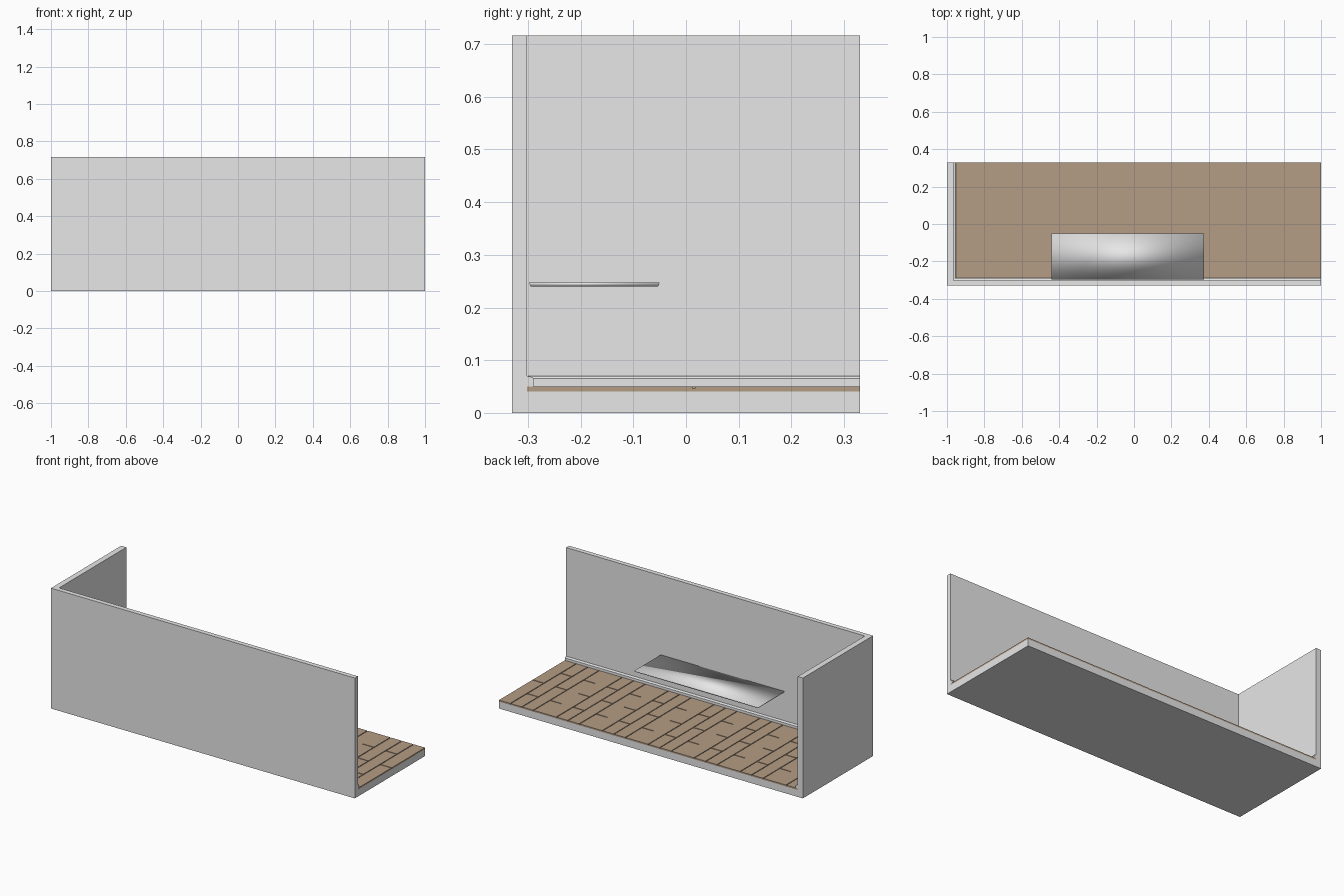
import bpy, bmesh

if "Cube" in bpy.data.objects:
    bpy.data.objects.remove(bpy.data.objects["Cube"])

X0, X1 = -1.0, 1.0
Y0, Y1 = -0.33, 0.33
WX, WY = -0.966, -0.302      # inner faces of the side and front walls
TOP = 0.716
FLOOR = 0.05


def material(name, rgb):
    m = bpy.data.materials.new(name)
    m.diffuse_color = (*rgb, 1.0)
    m.use_nodes = True
    m.node_tree.nodes["Principled BSDF"].inputs["Base Color"].default_value = m.diffuse_color
    return m


GREY = material("light_grey", (0.8, 0.8, 0.8))
WOOD = material("brown_wood", (0.456, 0.337, 0.235))


def finish(name, bm, mat):
    bmesh.ops.recalc_face_normals(bm, faces=bm.faces)
    me = bpy.data.meshes.new(name)
    bm.to_mesh(me)
    bm.free()
    me.materials.append(mat)
    ob = bpy.data.objects.new(name, me)
    bpy.context.collection.objects.link(ob)
    return ob


def add_box(bm, xa, xb, ya, yb, za, zb, top=0.0, bottom=0.0):
    """Box whose top or bottom outline can be pulled inwards."""
    rings = []
    for z, i in ((za, bottom), (zb, top)):
        rings.append([bm.verts.new(p) for p in (
            (xa + i, ya + i, z), (xb - i, ya + i, z),
            (xb - i, yb - i, z), (xa + i, yb - i, z))])
    bm.faces.new(rings[0][::-1])
    bm.faces.new(rings[1])
    for k in range(4):
        n = (k + 1) % 4
        bm.faces.new((rings[0][k], rings[0][n], rings[1][n], rings[1][k]))


# L-shaped walls
bm = bmesh.new()
outline = [(X0, Y0), (X1, Y0), (X1, WY), (WX, WY), (WX, Y1), (X0, Y1)]
low = [bm.verts.new((x, y, 0)) for x, y in outline]
high = [bm.verts.new((x, y, TOP)) for x, y in outline]
bm.faces.new(low[::-1])
bm.faces.new(high)
for k in range(6):
    n = (k + 1) % 6
    bm.faces.new((low[k], low[n], high[n], high[k]))
finish("walls", bm, GREY)

# Floor slab
bm = bmesh.new()
add_box(bm, WX, X1, WY, Y1, 0, 0.041)
finish("floor_slab", bm, GREY)

# Wood layer under the planks
bm = bmesh.new()
add_box(bm, WX, X1, WY, Y1, 0.041, 0.0465)
finish("wood_underlay", bm, WOOD)

# Staggered planks running front to back, tight at every fourth seam
bm = bmesh.new()
COLS, LENGTH, GAP = 26, 0.316, 0.0025
width = (X1 - WX) / COLS
for c in range(COLS):
    right = X1 - c * width - (0 if c % 4 == 0 else GAP)
    left = X1 - (c + 1) * width + (0 if (c + 1) % 4 == 0 else GAP)
    if c == COLS - 1:
        left = WX
    first = 0.175 if c % 2 else 0.015
    cuts = [WY] + [y for y in (first - LENGTH, first) if y > WY + 0.02] + [Y1]
    for a, b in zip(cuts, cuts[1:]):
        ya = a if a == WY else a + GAP
        yb = b if b == Y1 else b - GAP
        add_box(bm, left, right, ya, yb, 0.0465, FLOOR)
finish("floor_planks", bm, WOOD)

# Skirting board swept around the inner corner with a mitre
bm = bmesh.new()
profile = [(0, FLOOR), (0.013, FLOOR), (0.013, 0.065), (0.010, 0.068), (0, 0.07)]
rows = [[bm.verts.new(p) for p in ((X1, WY + d, z), (WX + d, WY + d, z), (WX + d, Y1, z))]
        for d, z in profile]
for k in range(len(rows)):
    a, b = rows[k], rows[(k + 1) % len(rows)]
    for s in range(2):
        bm.faces.new((a[s], a[s + 1], b[s + 1], b[s]))
bm.faces.new([r[0] for r in rows])
bm.faces.new([r[2] for r in rows])
finish("skirting_board", bm, GREY)

# Thin shelf with a tapered underside, softly shaded
bm = bmesh.new()
add_box(bm, -0.44, 0.375, -0.298, -0.05, 0.240, 0.247, bottom=0.003)
shelf = finish("shelf", bm, GREY)
for f in shelf.data.polygons:
    f.use_smooth = True
